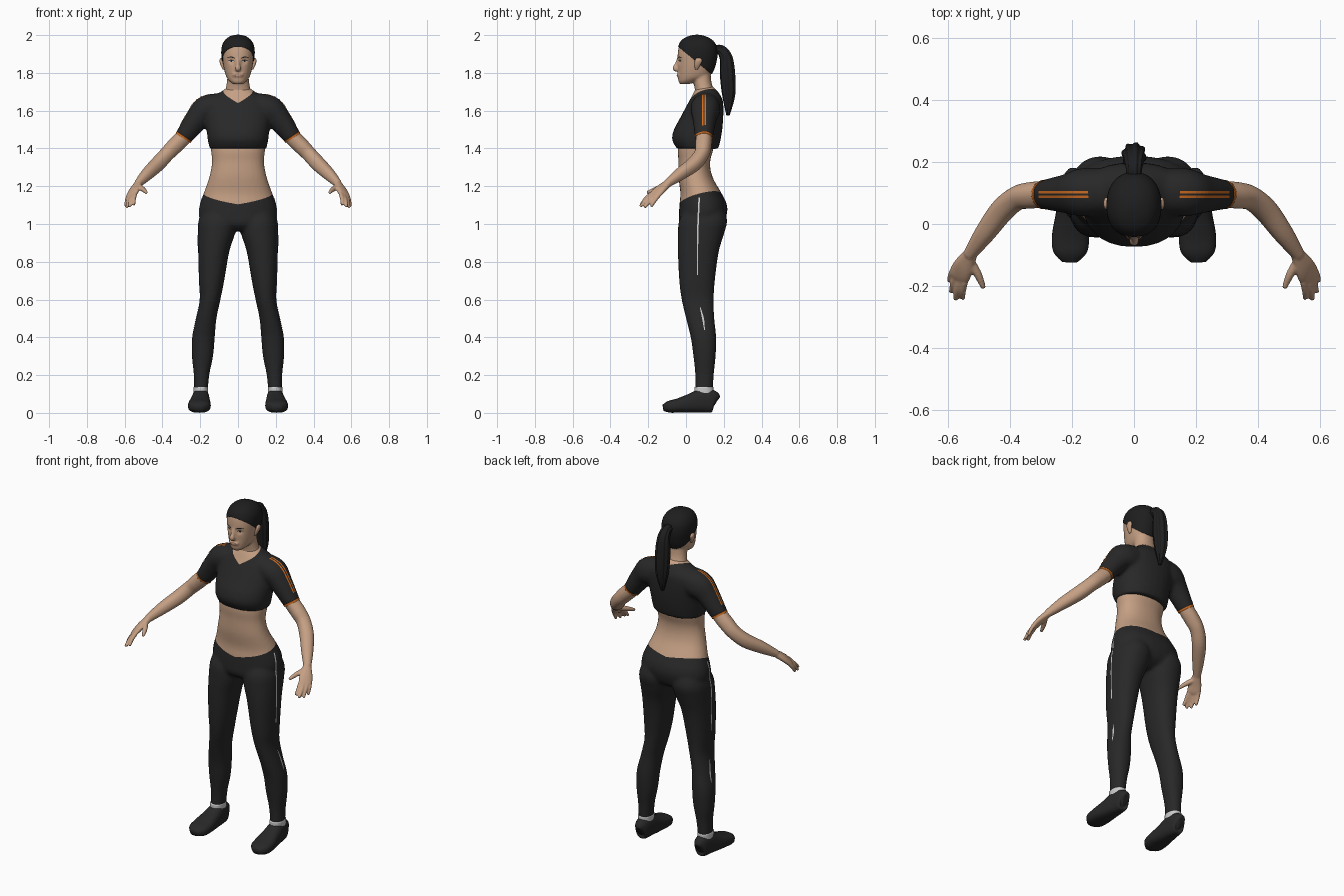
import bpy, bmesh, math
from mathutils import Vector
from mathutils.bvhtree import BVHTree

cube = bpy.data.objects.get("Cube")
if cube:
    bpy.data.objects.remove(cube, do_unlink=True)


def material(name, *rgb):
    m = bpy.data.materials.new(name)
    m.use_nodes = True
    m.diffuse_color = (*rgb, 1)
    node = next(n for n in m.node_tree.nodes if n.type == 'BSDF_PRINCIPLED')
    node.inputs["Base Color"].default_value = (*rgb, 1)
    node.inputs["Roughness"].default_value = 0.8
    return m


SKIN = material("warm skin", .56, .35, .23)
CLOTH = material("charcoal cloth", .021, .021, .021)
HAIR = material("black hair", .013, .013, .014)
ORANGE = material("orange trim", .62, .15, .015)
GREY = material("light grey trim", .6, .6, .6)
LIPS = material("lips", .36, .18, .13)
WHITE = material("eye white", .6, .55, .5)
X = Vector((1, 0, 0))
HAND_SIDE = Vector((.55, .83, 0))


def smooth(pts, n=5):
    """Catmull-Rom interpolation of number tuples."""
    out, last = [], len(pts) - 1
    for i in range(last):
        quad = [pts[min(max(i + k, 0), last)] for k in (-1, 0, 1, 2)]
        for j in range(n):
            t = j / n
            out.append([.5 * (2*q + (r-p)*t + (2*p-5*q+4*r-s)*t*t + (3*q-p-3*r+s)*t**3)
                        for p, q, r, s in zip(*quad)])
    return out + [list(pts[-1])]


def loft(bm, rings, side=None, mirror=False, power=2.2, ridges=0, segs=28):
    """Skin over rings (x, y, z, radius, radius), level or square to the path."""
    rings = smooth(rings)
    centres = [Vector(r[:3]) for r in rings]
    for s in (1, -1) if mirror else (1,):
        loops = []
        for i, (ring, c) in enumerate(zip(rings, centres)):
            u, v = X, Vector((0, 1, 0))
            if side:
                t = (centres[min(i + 1, len(rings) - 1)] - centres[max(i - 1, 0)]).normalized()
                u = (side - t * side.dot(t)).normalized()
                v = t.cross(u)
            loop = []
            for k in range(segs):
                a = math.tau * k / segs
                e = [math.copysign(abs(w) ** (2 / power), w) for w in (math.cos(a), math.sin(a))]
                g = 1 + (.09 * math.sin(ridges * a) if ridges else 0)
                p = c + (u * e[0] * max(ring[3], .001) + v * e[1] * max(ring[-1], .001)) * g
                loop.append(bm.verts.new((p.x * s, p.y, p.z)))
            loops.append(loop)
        for a, b in zip(loops, loops[1:]):
            for k in range(segs):
                m = (k + 1) % segs
                bm.faces.new((a[k], a[m], b[m], b[k]))
        bm.faces.new(loops[0])
        bm.faces.new(loops[-1])


def level(x, z, w, front, back):
    return (x, (front + back) / 2, z, w, (back - front) / 2)


def finish(name, bm, mats, voxel=0, iterations=4):
    """Make the object; a voxel size fuses its lofts into one skin."""
    bmesh.ops.recalc_face_normals(bm, faces=bm.faces)
    mesh = bpy.data.meshes.new(name)
    bm.to_mesh(mesh)
    bm.free()
    ob = bpy.data.objects.new(name, mesh)
    bpy.context.collection.objects.link(ob)
    if voxel:
        fuse = ob.modifiers.new("fuse", 'REMESH')
        fuse.mode, fuse.voxel_size = 'VOXEL', voxel
        relax = ob.modifiers.new("relax", 'SMOOTH')
        relax.factor, relax.iterations = .5, iterations
        deps = bpy.context.evaluated_depsgraph_get()
        ob.data = bpy.data.meshes.new_from_object(ob.evaluated_get(deps))
        ob.modifiers.clear()
    ob.data.materials.clear()
    for m in mats:
        ob.data.materials.append(m)
    ob.data.polygons.foreach_set("use_smooth", [True] * len(ob.data.polygons))
    return ob


def cut(ob, front, side, back, swell=0):
    """Give the second material to everything above a mirrored cutting line."""
    bm = bmesh.new()
    bm.from_mesh(ob.data)
    front, back, normals = Vector(front), Vector(back), {}
    for s in (1, -1):
        n = (Vector((side[0] * s, *side[1:])) - front).cross(back - front).normalized()
        normals[s] = n if n.z > 0 else -n
    for n in (X, *normals.values()):
        bmesh.ops.bisect_plane(bm, geom=bm.verts[:] + bm.edges[:] + bm.faces[:],
                               dist=.0001, plane_co=front, plane_no=n)
    bm.normal_update()
    for f in bm.faces:
        c = f.calc_center_median()
        f.material_index = int((c - front).dot(normals[1 if c.x > 0 else -1]) > 0)
        f.smooth = True
    if swell:
        for v in bm.verts:
            if all(f.material_index for f in v.link_faces):
                v.co += v.normal * swell
    bm.to_mesh(ob.data)
    bm.free()


def plates(name, ob, mat, pts, across, aim, lift=.002, mirror=True):
    """Thin strip of points (x, y, z, half width) projected onto a surface."""
    tree = BVHTree.FromPolygons([v.co.copy() for v in ob.data.vertices],
                                [tuple(p.vertices) for p in ob.data.polygons])
    bm = bmesh.new()
    for s in (1, -1) if mirror else (1,):
        flip = lambda v: Vector((v[0] * s, v[1], v[2]))
        d, prev = flip(aim).normalized(), None
        for p in smooth(pts, 8):
            pair = []
            for e in (-1, 1):
                hit = tree.ray_cast(flip(p) + flip(across) * p[3] * e - d * .4, d)[0]
                pair.append(bm.verts.new(hit - d * lift) if hit else None)
            if prev and all(prev + pair):
                f = bm.faces.new((prev[0], prev[1], pair[1], pair[0]))
                f.normal_update()
                if f.normal.dot(d) > 0:
                    f.normal_flip()
            prev = pair
    mesh = bpy.data.meshes.new(name)
    bm.to_mesh(mesh)
    bm.free()
    mesh.materials.append(mat)
    bpy.context.collection.objects.link(bpy.data.objects.new(name, mesh))


# Waist, hips and legs, with trousers below the waistband
bm = bmesh.new()
loft(bm, [level(0, *r) for r in (
    (.965, .12, .0, .14), (1, .188, -.035, .195), (1.06, .207, -.037, .218),
    (1.11, .201, -.034, .214), (1.165, .181, -.03, .187), (1.25, .152, -.04, .14),
    (1.33, .138, -.04, .128), (1.42, .145, -.04, .15), (1.58, .14, .01, .17))])
loft(bm, [level(*r) for r in (
    (.1, 1.09, .08, 0, .195), (.108, 1.02, .1, -.036, .218), (.114, .95, .098, -.043, .202),
    (.129, .85, .082, -.043, .173), (.14, .7, .067, -.036, .153), (.148, .6, .055, -.023, .147),
    (.168, .5, .054, 0, .15), (.183, .4, .06, .025, .16), (.188, .3, .056, .039, .157),
    (.193, .2, .041, .049, .147), (.197, .09, .035, .049, .141))], mirror=True)
body = finish("waist_and_trousers", bm, [CLOTH, SKIN], .01)
cut(body, (0, -.03, 1.105), (.19, .08, 1.165), (0, .2, 1.165))
plates("trouser_stripes", body, GREY, [(.3, .07, 1.14, .004), (.3, .062, .95, .004), (.3, .06, .73, .003)],
       (0, 1, 0), (-1, 0, 0))
plates("calf_stripes", body, GREY, [(.3, .075, .56, .002), (.3, .09, .5, .005), (.3, .098, .44, .002)],
       (0, 1, 0), (-1, 0, 0))

# Cropped shirt with short sleeves and a V neckline
bm = bmesh.new()
loft(bm, [level(0, *r) for r in (
    (1.398, .149, -.046, .168), (1.41, .153, -.056, .174), (1.45, .161, -.074, .184),
    (1.5, .166, -.064, .192), (1.56, .172, -.032, .197), (1.62, .172, 0, .198),
    (1.66, .15, .022, .193), (1.7, .09, .042, .17), (1.73, .05, .06, .14))])
loft(bm, [(.09, .105, 1.618, .075), (.165, .102, 1.603, .077), (.217, .098, 1.555, .062),
          (.291, .095, 1.456, .046)], HAND_SIDE, True)
shirt = finish("cropped_shirt", bm, [CLOTH, SKIN], .01)
cut(shirt, (0, 0, 1.635), (.085, .1, 1.715), (0, .17, 1.705))
for offset in (-.007, .007):
    plates("sleeve_stripe", shirt, ORANGE,
           [(.08, .095 + offset, 1.62, .004), (.19, .095 + offset, 1.57, .004),
            (.27, .095 + offset, 1.485, .004)], (0, 1, 0), (-.7, 0, -.7))
bm = bmesh.new()
loft(bm, [(.285, .095, 1.464, .0465), (.291, .095, 1.455, .046)], HAND_SIDE, True)
finish("sleeve_trims", bm, [ORANGE])

# Arms, palms, fingers and thumbs
bm = bmesh.new()
loft(bm, [(.24, .097, 1.52, .04), (.29, .095, 1.458, .042), (.335, .092, 1.413, .042),
          (.377, .083, 1.37, .039), (.425, .043, 1.318, .039), (.48, -.03, 1.265, .033),
          (.53, -.1, 1.213, .021)], HAND_SIDE, True)
loft(bm, [(.522, -.09, 1.22, .02, .019), (.546, -.133, 1.185, .034, .018),
          (.561, -.163, 1.157, .038, .015), (.567, -.177, 1.146, .03, .01)], HAND_SIDE, True)
knuckle = Vector((.561, -.163, 1.157))
for offset, tip in ((-.029, (.551, -.24, 1.1)), (-.01, (.574, -.243, 1.092)),
                    (.01, (.588, -.22, 1.087)), (.028, (.593, -.185, 1.092))):
    root = knuckle + HAND_SIDE * offset
    middle = root.lerp(Vector(tip), .55) + Vector((.003, 0, .004))
    loft(bm, [(*root, .011), (*middle, .0105), (*tip, .0075)], HAND_SIDE, True)
loft(bm, [(.528, -.12, 1.2, .015), (.502, -.163, 1.183, .013), (.484, -.207, 1.165, .008)],
     HAND_SIDE, True)
finish("arms_and_hands", bm, [SKIN], .005, 3)

# Head with neck, nose and a hair cap
bm = bmesh.new()
loft(bm, [level(0, *r) for r in (
    (1.63, .085, .05, .165), (1.68, .08, .045, .16), (1.71, .067, .047, .148),
    (1.75, .059, .04, .135), (1.8, .055, .035, .13))])
loft(bm, [level(0, *r) for r in (
    (1.74, .024, -.03, .015), (1.755, .044, -.04, .06), (1.78, .062, -.042, .12),
    (1.82, .074, -.043, .145), (1.86, .08, -.045, .157), (1.9, .084, -.044, .163),
    (1.94, .081, -.037, .158), (1.97, .066, -.02, .138), (1.988, .043, .01, .105),
    (1.997, .015, .045, .075))])
loft(bm, [(0, -.04, 1.875, .008), (0, -.05, 1.845, .01), (0, -.056, 1.825, .015, .011),
          (0, -.045, 1.814, .012, .006)], X)
loft(bm, [(0, -.034, 1.8, .03, .006), (0, -.043, 1.788, .028, .008), (0, -.036, 1.776, .022, .006)])
head = finish("head", bm, [SKIN, HAIR], .006, 3)
for v in head.data.vertices:
    if v.co.y < .01:
        gap = (abs(v.co.x) - .034) ** 2 + (v.co.z - 1.862) ** 2
        v.co.y += .008 * math.exp(-gap / .0002)
cut(head, (0, -.04, 1.94), (.085, .05, 1.864), (0, .15, 1.78), .005)

# Painted face details
up, inward = (0, 0, 1), (0, 1, 0)
plates("eyes", head, WHITE, [(.021, 0, 1.861, .001), (.036, 0, 1.862, .005), (.05, 0, 1.862, .001)],
       up, inward, .0015)
plates("irises", head, HAIR, [(.031, 0, 1.862, .003), (.036, 0, 1.862, .005), (.041, 0, 1.862, .003)],
       up, inward, .0025)
plates("lashes", head, HAIR, [(.019, 0, 1.862, .001), (.036, 0, 1.868, .002), (.053, 0, 1.863, .001)],
       up, inward, .003)
plates("brows", head, HAIR, [(.015, 0, 1.877, .002), (.036, 0, 1.884, .003), (.058, 0, 1.88, .001)],
       up, inward)
plates("lips", head, LIPS, [(-.026, 0, 1.787, .001), (0, 0, 1.788, .008), (.026, 0, 1.787, .001)],
       up, inward, mirror=False)

# Ears
bm = bmesh.new()
loft(bm, [(.074, .055, 1.818, .006, .007), (.083, .06, 1.84, .009, .015),
          (.089, .066, 1.865, .009, .019), (.087, .066, 1.879, .005, .01)], mirror=True)
finish("ears", bm, [SKIN])

# Ponytail
bm = bmesh.new()
loft(bm, [(0, .145, 1.915, .022), (0, .182, 1.922, .025), (0, .212, 1.88, .032, .025),
          (0, .22, 1.79, .038, .03), (0, .226, 1.68, .032, .024), (0, .222, 1.575, .008)],
     X, ridges=8, segs=48)
finish("ponytail", bm, [HAIR])

# Ankle socks and shoes
bm = bmesh.new()
loft(bm, [level(.197, .1, .038, .044, .146), level(.197, .137, .0385, .044, .146)], mirror=True)
finish("socks", bm, [GREY])
bm = bmesh.new()
loft(bm, [(.196, .16, .055, .015, .03), (.196, .147, .06, .035, .057), (.197, .09, .065, .045, .064),
          (.2, .03, .052, .052, .052), (.204, -.04, .039, .06, .038), (.206, -.09, .032, .054, .031),
          (.207, -.121, .027, .026, .017)], X, True, 2.6)
finish("shoes", bm, [CLOTH])
